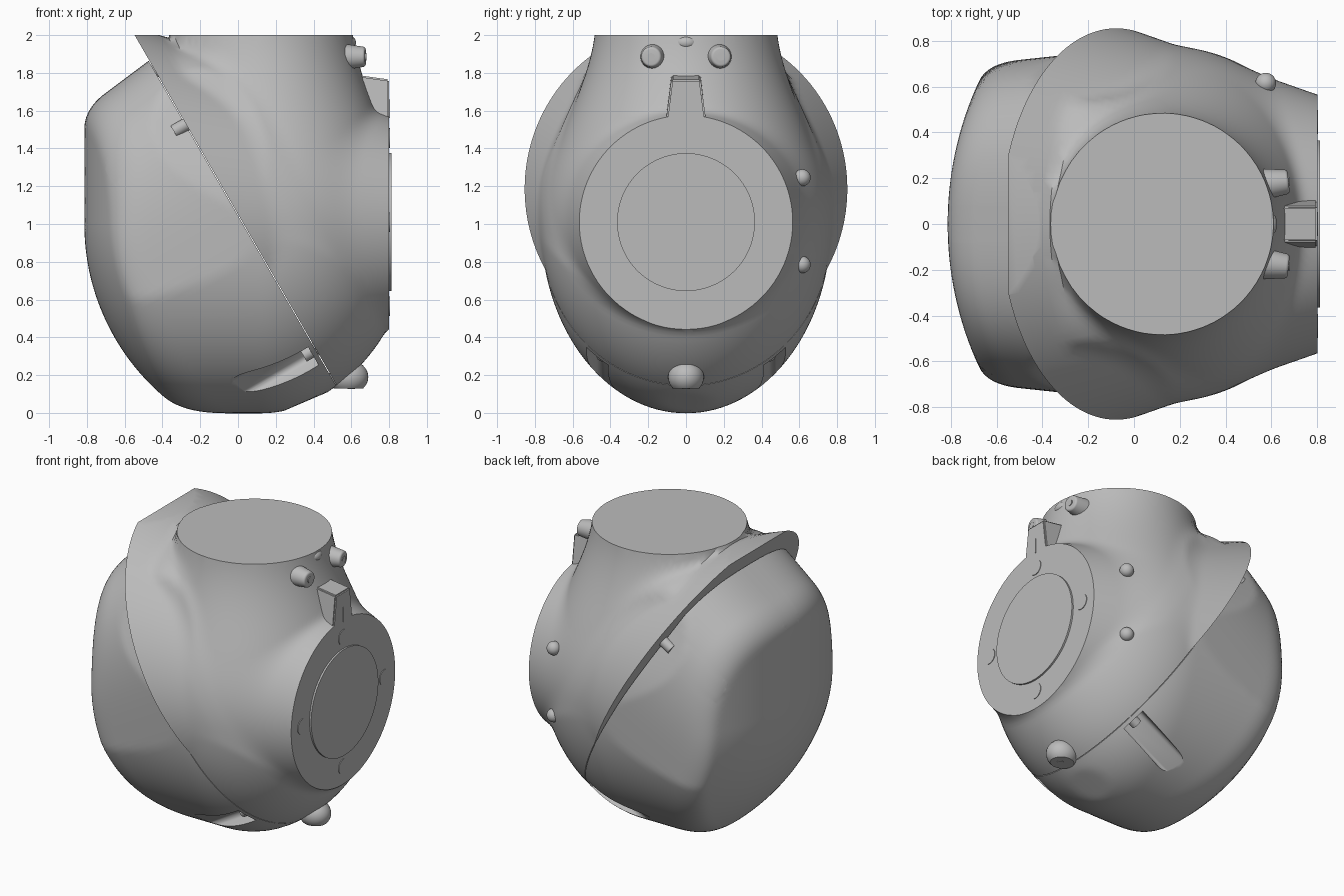
import bpy, bmesh, math
from mathutils import Vector, Matrix

if "Cube" in bpy.data.objects:
    bpy.data.objects.remove(bpy.data.objects["Cube"])

grey = bpy.data.materials.new("light grey")
grey.use_nodes = True
grey.diffuse_color = (0.5, 0.5, 0.5, 1)
grey.node_tree.nodes["Principled BSDF"].inputs["Base Color"].default_value = (0.5, 0.5, 0.5, 1)

# Tilted frame: U points out of the rear cap, V runs up along the seam
CENTRE = Vector((0.03, 0, 1))
U = Vector((-math.sqrt(3) / 2, 0, -0.5))
V = Vector((-0.5, 0, math.sqrt(3) / 2))
Y = Vector((0, 1, 0))
AXIS_X, WIDE, POWER = 0.125, 0.768, 2.8


def smooth_max(a, b, k):
    if k <= 0:
        return max(a, b)
    h = max(k - abs(a - b), 0) / k
    return max(a, b) + h * h * k / 4


def smooth_min(a, b, k):
    return -smooth_max(-a, -b, k)


# Turned housing, optionally stretched towards the rear
def housing(p, stretch=0):
    dx = p.x - AXIS_X
    if dx < 0:
        dx = min(dx + stretch, 0)
    rho = math.hypot(dx, p.y)
    if p.z < 1:
        return math.hypot(rho / WIDE, 1 - p.z) - 1
    turn = min((p.z - 1) / 1.12, 1)
    return rho / (0.475 + 0.293 * (0.5 + 0.5 * math.cos(math.pi * turn))) - 1


# Squarish oval that tapers along the cap axis
def oval(p):
    q = p - CENTRE
    d = q.dot(U)
    s = 1 - 0.12 * max(d, 0)
    total = abs(q.dot(V) / s) ** POWER + abs(q.y / (0.765 * s)) ** POWER
    if d < 0:
        total += abs(d / 0.5) ** POWER
    return total ** (1 / POWER) - 1


def cap_field(p):
    rear = Vector((p.x - 0.39, p.y / 1.12, min(p.z - 1, 0))).length / 1.2 - 1
    return smooth_max(max(oval(p), housing(p, 0.8)), rear, 0.09)


def body_field(p):
    away = max((CENTRE - p).dot(U), 0)
    shell = smooth_min(housing(p), max(oval(p), housing(p, 0.8)), min(0.1, away * 0.3))
    cone = math.hypot(p.y, p.z - 1.01) / max(0.565 + (0.8 - p.x) * 0.35, 0.05) - 1
    return smooth_min(shell, cone, min(0.05, away * 0.2))


def ray_point(field, way):
    low, high = 0, 2.5
    for _ in range(20):
        mid = (low + high) / 2
        if field(CENTRE + way * mid) < 0:
            low = mid
        else:
            high = mid
    return CENTRE + way * low


def finish(bm, name):
    bmesh.ops.recalc_face_normals(bm, faces=bm.faces)
    mesh = bpy.data.meshes.new(name)
    bm.to_mesh(mesh)
    bm.free()
    mesh.materials.append(grey)
    obj = bpy.data.objects.new(name, mesh)
    bpy.context.collection.objects.link(obj)
    return obj


def shade(obj, angle=32):
    bpy.ops.object.select_all(action='DESELECT')
    obj.select_set(True)
    bpy.context.view_layer.objects.active = obj
    bpy.ops.object.shade_smooth_by_angle(angle=math.radians(angle))


# Half shell grown outwards from the seam plane
def half_shell(name, field, axis, cuts=(), rings=56, sides=144):
    bm = bmesh.new()
    pole = bm.verts.new(ray_point(field, axis))
    last = None
    for i in range(1, rings + 1):
        t = math.pi / 2 * i / rings
        row = []
        for j in range(sides):
            a = 2 * math.pi * j / sides
            way = axis * math.cos(t) + (V * math.cos(a) + Y * math.sin(a)) * math.sin(t)
            row.append(bm.verts.new(ray_point(field, way)))
        for j in range(sides):
            k = (j + 1) % sides
            if last:
                bm.faces.new((last[j], last[k], row[k], row[j]))
            else:
                bm.faces.new((pole, row[k], row[j]))
        last = row
    bm.faces.new(last)
    for point, normal in cuts:
        geom = bm.verts[:] + bm.edges[:] + bm.faces[:]
        cut = bmesh.ops.bisect_plane(bm, geom=geom, plane_co=point, plane_no=normal, clear_outer=True)
        edges = [e for e in cut["geom_cut"] if isinstance(e, bmesh.types.BMEdge)]
        bmesh.ops.holes_fill(bm, edges=edges, sides=0)
    return finish(bm, name)


body = half_shell("main_housing", body_field, -U, [((0, 0, 2), (0, 0, 1)), ((0.8, 0, 0), (1, 0, 0))])
shade(body)
cap = half_shell("rear_cap", cap_field, U)
cap.location = U * 0.004


# Cylinder or cone between two points
def rod(name, start, end, r1, r2=None, bevel=0, segments=40):
    start, end = Vector(start), Vector(end)
    bm = bmesh.new()
    bmesh.ops.create_cone(bm, cap_ends=True, segments=segments, radius1=r1,
                          radius2=r1 if r2 is None else r2, depth=(end - start).length)
    if bevel:
        top = [e for e in bm.edges if all(v.co.z > 0 for v in e.verts)]
        bmesh.ops.bevel(bm, geom=top, offset=bevel, segments=4, profile=0.5, affect='EDGES')
    turn = (end - start).to_track_quat('Z', 'Y').to_matrix().to_4x4()
    bm.transform(Matrix.Translation((start + end) / 2) @ turn)
    obj = finish(bm, name)
    shade(obj)
    return obj


# Screw channels cut into the cap: seam height, side offset, facing angle
channels = [("top", 0.99, 0, 90)]
for side, sign in (("left", 1), ("right", -1)):
    channels += [("upper_" + side, 0.64, 0.68 * sign, 35), ("lower_" + side, -0.80, 0.48 * sign, -42)]

for label, v, y, angle in channels:
    sign = -1 if y < 0 else 1
    a = math.radians(angle)
    out = V * math.sin(a) + Y * math.cos(a) * sign
    across = U.cross(out)
    spot = CENTRE + V * v + Y * y
    bm = bmesh.new()
    bmesh.ops.create_cube(bm, size=1, matrix=Matrix.Diagonal((1.2, 0.16, 0.3, 1)))
    floor = [e for e in bm.edges if all(w.co.z < 0 for w in e.verts)
             and abs(e.verts[0].co.x - e.verts[1].co.x) > 1]
    bmesh.ops.bevel(bm, geom=floor, offset=0.03, segments=4, profile=0.5, affect='EDGES')
    frame = Matrix((U, across, out)).transposed().to_4x4()
    bm.transform(Matrix.Translation(spot + U * 0.63 + out * 0.04) @ frame)
    cutter = finish(bm, "channel_cutter_" + label)
    cut = cap.modifiers.new("channel", 'BOOLEAN')
    cut.operation = 'DIFFERENCE'
    cut.solver = 'EXACT'
    cut.object = cutter
    bpy.ops.object.select_all(action='DESELECT')
    bpy.context.view_layer.objects.active = cap
    bpy.ops.object.modifier_apply(modifier=cut.name)
    bpy.data.objects.remove(cutter)
    head = spot - out * 0.055
    rod("cap_screw_" + label, head, head + U * 0.075, 0.035, segments=24)
shade(cap)

# Joint flange: centre cover and four plugs
rod("flange_cover", (0.79, 0, 1.01), (0.812, 0, 1.01), 0.365, segments=96)
for i in range(4):
    a = i * math.pi / 2
    y, z = 0.445 * math.cos(a), 1.01 + 0.445 * math.sin(a)
    rod("flange_plug", (0.79, y, z), (0.804, y, z), 0.052)

# Index tab above the flange
bm = bmesh.new()
bmesh.ops.create_cube(bm, size=1)
for w in bm.verts:
    high = w.co.z > 0
    w.co = (0.8 if w.co.x > 0 else 0.55, math.copysign(0.078 if high else 0.112, w.co.y),
            (1.765 if w.co.x > 0 else 1.80) if high else 1.5)
bmesh.ops.bevel(bm, geom=bm.edges[:], offset=0.008, segments=2, affect='EDGES')
shade(finish(bm, "index_tab"))


def plate(name, centre, size):
    bm = bmesh.new()
    bmesh.ops.create_cube(bm, size=1, matrix=Matrix.Translation(centre) @ Matrix.Diagonal((*size, 1)))
    finish(bm, name)


plate("tab_mark", (0.801, 0, 1.61), (0.006, 0.008, 0.1))


# Rounded lumps
def lump(name, centre, size, base=None):
    bm = bmesh.new()
    bmesh.ops.create_uvsphere(bm, u_segments=32, v_segments=16, radius=1,
                              matrix=Matrix.Translation(centre) @ Matrix.Diagonal((*size, 1)))
    if base is not None:
        cut = bmesh.ops.bisect_plane(bm, geom=bm.verts[:] + bm.edges[:] + bm.faces[:],
                                     plane_co=(0, 0, base), plane_no=(0, 0, -1), clear_outer=True)
        bmesh.ops.holes_fill(bm, edges=[e for e in cut["geom_cut"] if isinstance(e, bmesh.types.BMEdge)])
    shade(finish(bm, name))


# Neck bosses with screw sockets
for y in (-0.185, 0.185):
    rod("neck_boss", (0.5, y * 0.9, 1.885), (0.675, y, 1.885), 0.078, 0.052, 0.012)
    rod("boss_screw", (0.66, y, 1.885), (0.679, y, 1.885), 0.02)
lump("neck_stud", (0.58, 0, 1.96), (0.045, 0.06, 0.04))

# Side studs and lower knob
for z in (1.245, 0.785):
    lump("side_stud", (0.575, 0.615, z), (0.045, 0.045, 0.045))
lump("lower_knob", (0.585, 0, 0.19), (0.105, 0.095, 0.09), 0.13)
rod("knob_screw", (0.6, 0, 0.14), (0.6, 0, 0.126), 0.02)
